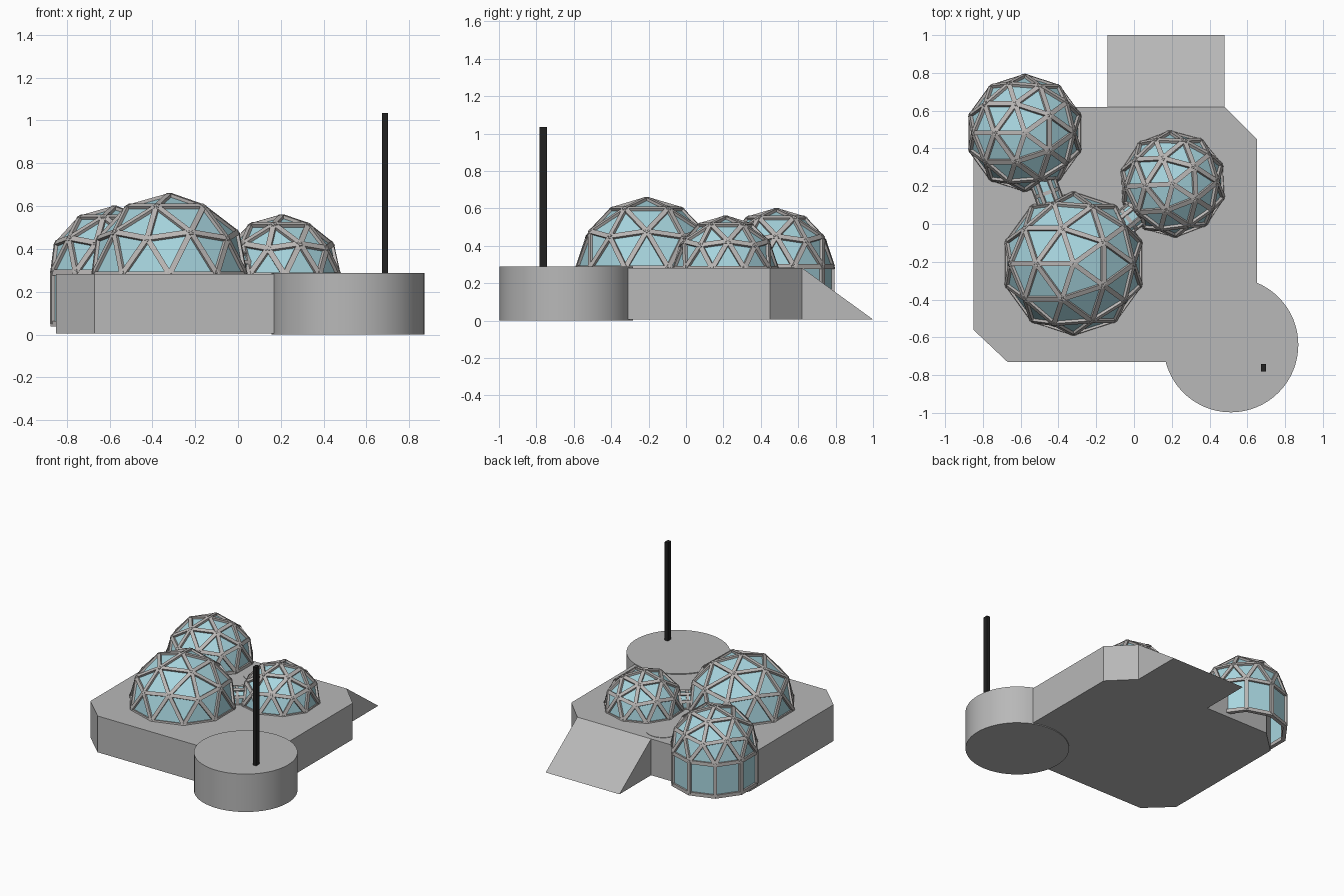
import bpy, bmesh, math
from mathutils import Vector, Matrix

if "Cube" in bpy.data.objects:
    bpy.data.objects.remove(bpy.data.objects["Cube"])


def material(name, rgb):
    m = bpy.data.materials.new(name)
    m.diffuse_color = (*rgb, 1)
    m.use_nodes = True
    m.node_tree.nodes["Principled BSDF"].inputs["Base Color"].default_value = m.diffuse_color
    return m


CONCRETE = material("concrete grey", (0.48, 0.48, 0.48))
FRAME = material("frame grey", (0.49, 0.47, 0.46))
GLASS = material("pale blue glass", (0.39, 0.67, 0.74))
BLACK = material("mast black", (0.015, 0.015, 0.015))


def add_object(name, bm, mat, smooth=False):
    mesh = bpy.data.meshes.new(name)
    bm.to_mesh(mesh)
    bm.free()
    mesh.materials.append(mat)
    ob = bpy.data.objects.new(name, mesh)
    bpy.context.collection.objects.link(ob)
    if smooth:
        bpy.ops.object.select_all(action='DESELECT')
        ob.select_set(True)
        bpy.context.view_layer.objects.active = ob
        bpy.ops.object.shade_smooth_by_angle(angle=math.radians(35))
    return ob


def prism(name, points, offset, mat, smooth=False):
    """Closed outline of 3D points, swept by an offset vector."""
    bm = bmesh.new()
    face = bm.faces.new([bm.verts.new(p) for p in points])
    res = bmesh.ops.extrude_face_region(bm, geom=[face], use_keep_orig=True)
    moved = [v for v in res["geom"] if isinstance(v, bmesh.types.BMVert)]
    bmesh.ops.translate(bm, verts=moved, vec=offset)
    bmesh.ops.recalc_face_normals(bm, faces=bm.faces)
    return add_object(name, bm, mat, smooth)


def disc(name, x, y, r, z0, z1, sides=64):
    ring = [(x + r * math.cos(2 * math.pi * i / sides),
             y + r * math.sin(2 * math.pi * i / sides), z0) for i in range(sides)]
    return prism(name, ring, (0, 0, z1 - z0), CONCRETE, True)


def struts(name, shell, width, depth):
    """One rectangular beam along every edge of a shell."""
    bm = bmesh.new()
    for e in shell.edges:
        a, b = e.verts[0].co, e.verts[1].co
        d = (b - a).normalized()
        n = sum((f.normal for f in e.link_faces), Vector()).normalized()
        s = d.cross(n).normalized() * width / 2
        ends = [[bm.verts.new(p + q) for q in (s, -s, -s - n * depth, s - n * depth)]
                for p in (a, b)]
        bm.faces.new(ends[0])
        bm.faces.new(ends[1][::-1])
        for i in range(4):
            j = (i + 1) % 4
            bm.faces.new((ends[0][i], ends[1][i], ends[1][j], ends[0][j]))
    bmesh.ops.recalc_face_normals(bm, faces=bm.faces)
    return add_object(name, bm, FRAME)


def dome(name, x, y, base, r, turn=180, wall_bottom=None):
    # half of a geodesic sphere
    bm = bmesh.new()
    bmesh.ops.create_icosphere(bm, subdivisions=2, radius=r,
                               matrix=Matrix.Rotation(math.radians(turn), 4, 'Z'))
    bmesh.ops.delete(bm, geom=[v for v in bm.verts if v.co.z < -0.01], context='VERTS')
    # straight wall below the rim
    if wall_bottom is not None:
        rim = [e for e in bm.edges if e.is_boundary]
        res = bmesh.ops.extrude_edge_only(bm, edges=rim)
        low = [v for v in res["geom"] if isinstance(v, bmesh.types.BMVert)]
        bmesh.ops.translate(bm, verts=low, vec=(0, 0, wall_bottom - base))
    bmesh.ops.recalc_face_normals(bm, faces=bm.faces)
    if max(bm.faces, key=lambda f: f.calc_center_median().z).normal.z < 0:
        bmesh.ops.reverse_faces(bm, faces=bm.faces)
    bm.normal_update()
    struts(name + "_frame", bm, 0.026, 0.028).location = (x, y, base)
    s = (r - 0.013) / r
    bmesh.ops.scale(bm, vec=(s, s, s), verts=bm.verts)
    add_object(name + "_glass", bm, GLASS).location = (x, y, base)


def tunnel(name, start, end, near, far, base):
    """Short glazed passage with a faceted arch section."""
    a, b = Vector((*start, base)), Vector((*end, base))
    d = (b - a).normalized()
    side = Vector((-d.y, d.x, 0))
    bm = bmesh.new()
    rows = []
    for t in (near, (near + far) / 2, far):
        rows.append([bm.verts.new(a + d * t + side * u + Vector((0, 0, h)))
                     for u, h in ((-.07, 0), (-.07, .06), (-.035, .105),
                                  (.035, .105), (.07, .06), (.07, 0))])
    for p, q in zip(rows, rows[1:]):
        for i in range(5):
            bm.faces.new((p[i], p[i + 1], q[i + 1], q[i]))
    bm.normal_update()
    if sum(f.normal.z for f in bm.faces) < 0:
        bmesh.ops.reverse_faces(bm, faces=bm.faces)
        bm.normal_update()
    struts(name + "_frame", bm, 0.02, 0.02)
    for v in bm.verts:
        v.co -= v.normal * 0.008
    add_object(name + "_glass", bm, GLASS)


# base platform with cut corners
outline = [(-.67, -.73), (.65, -.73), (.65, .45), (.48, .62), (-.67, .62),
           (-.85, .45), (-.85, -.56)]
prism("platform", [(x, y, .006) for x, y in outline], (0, 0, .276), CONCRETE)

# access ramp at the back
prism("ramp", [(-.14, .62, .006), (-.14, 1.0, .006), (-.14, .62, .282)],
      (.62, 0, 0), CONCRETE)

# round landing pad, small hatch and mast
disc("landing_pad", .513, -.64, .357, 0, .288)
disc("hatch_disc", -.13, .46, .12, .27, .285, 48)
prism("mast", [(.672, -.782, .27), (.7, -.782, .27), (.7, -.742, .27), (.672, -.742, .27)],
      (0, 0, .765), BLACK)

# glazed domes
big, rear, small = (-.32, -.21), (-.578, .483), (.205, .212)
dome("large_dome", *big, .281, .381)
dome("rear_dome", *rear, .290, .312, wall_bottom=.05)
dome("small_dome", *small, .278, .284, turn=183)

# passages linking the domes
tunnel("rear_passage", big, rear, .32, .48, .28)
tunnel("side_passage", big, small, .32, .43, .28)
